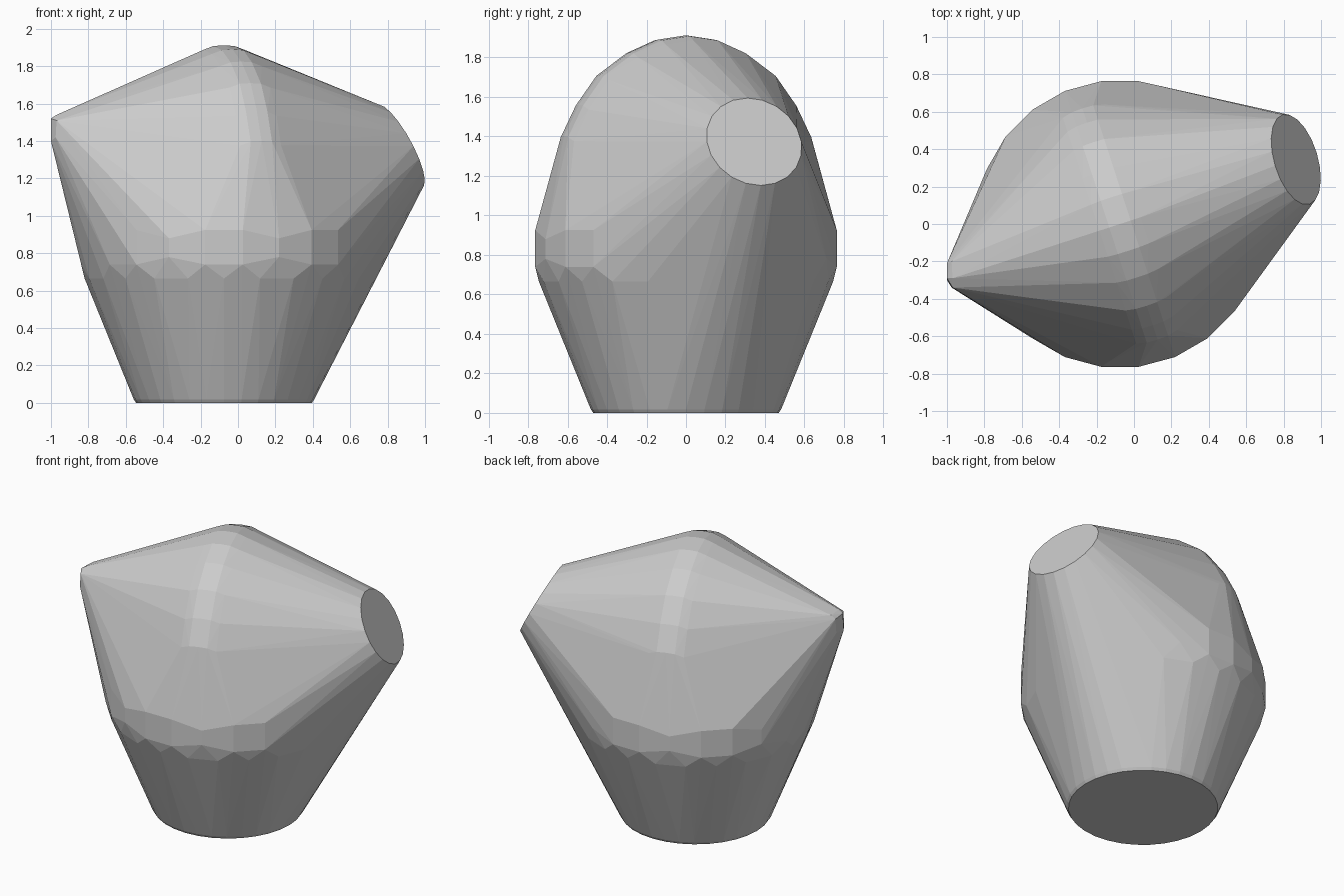
import bpy, bmesh
from math import radians, sin, cos, pi
from mathutils import Vector

if "Cube" in bpy.data.objects:
    bpy.data.objects.remove(bpy.data.objects["Cube"])

CX = -0.075                     # body axis
AX = radians(18)                # plan angle of the spout line
pts = []


def ring(r, z, n=32):
    for i in range(n):
        a = 2 * pi * i / n
        pts.append((CX + r * cos(a), r * sin(a), z))


# Base and lower body
ring(0.47, 0.0)
ring(0.482, 0.018)
ring(0.745, 0.665, 24)

# Belly band: eight flat panels, lower vertices in between
for i in range(24):
    a = radians(7.5 + 15 * i)
    low, high = (0.78, 0.88) if i % 3 == 1 else (0.74, 0.925)
    for z in (low, high):
        pts.append((CX + 0.77 * cos(a), 0.77 * sin(a), z))

# Rounded crest running across the spout line
across = Vector((cos(AX), sin(AX), 0))
along = Vector((-sin(AX), cos(AX), 0))
crest = [(0, 1.912), (0.15, 1.89), (0.30, 1.825), (0.46, 1.71),
         (0.57, 1.56), (0.65, 1.40)]
for s, z in crest:
    for side in (-1, 1):
        for w, drop in ((0, 0), (0.06, 0.004), (0.115, 0.024)):
            for k in (-1, 1):
                p = along * (s - drop * s) * side + across * w * k
                pts.append((CX + p.x, p.y, z - drop))

# Round spout end, tilted up and back
centre = Vector((0.866, 0.345, 1.373))
rot = Vector((1, 0.3, 0.55)).to_track_quat('Z', 'Y')
for i in range(20):
    a = 2 * pi * i / 20
    pts.append(centre + rot @ Vector((0.25 * cos(a), 0.25 * sin(a), 0)))

# Small blunt tip on the opposite side
for x, y, z in [(-1, -0.22, 1.41), (-1, -0.30, 1.40), (-1, -0.21, 1.51),
                (-1, -0.29, 1.52), (-0.975, -0.20, 1.535), (-0.97, -0.34, 1.51),
                (-0.97, -0.29, 1.54), (-0.975, -0.34, 1.42)]:
    pts.append((x, y, z))

# Wrap everything in one faceted convex shell
bm = bmesh.new()
for p in pts:
    bm.verts.new(p)
bmesh.ops.remove_doubles(bm, verts=bm.verts[:], dist=0.002)
bmesh.ops.convex_hull(bm, input=bm.verts[:])
loose = [v for v in bm.verts if not v.link_faces]
bmesh.ops.delete(bm, geom=loose, context='VERTS')
bmesh.ops.dissolve_limit(bm, angle_limit=radians(0.5),
                         verts=bm.verts[:], edges=bm.edges[:])
bmesh.ops.recalc_face_normals(bm, faces=bm.faces[:])
mesh = bpy.data.meshes.new("faceted_shell")
bm.to_mesh(mesh)
bm.free()
bpy.context.collection.objects.link(bpy.data.objects.new("faceted_shell", mesh))
